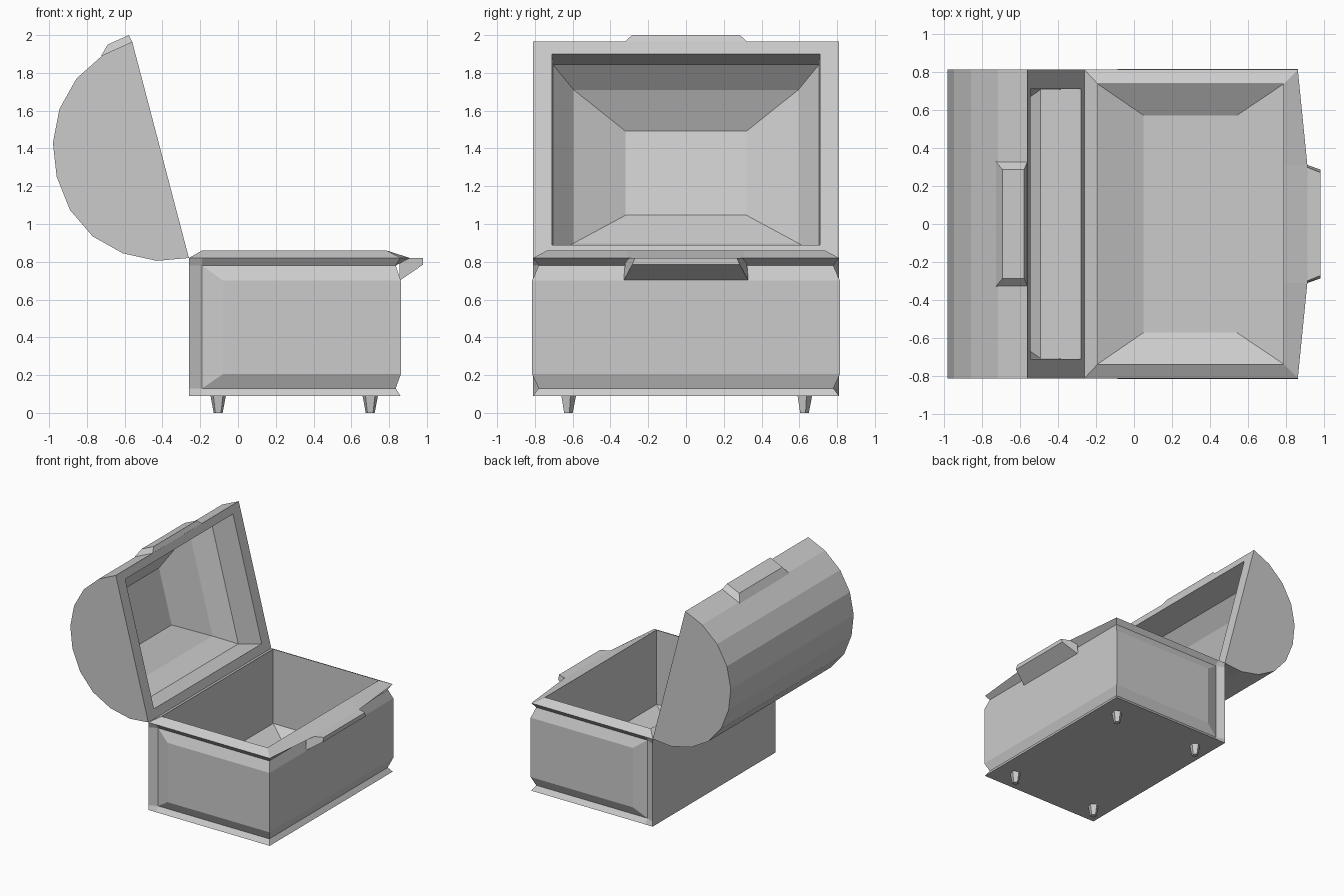
import bpy, bmesh, math
from mathutils import Vector

if "Cube" in bpy.data.objects:
    bpy.data.objects.remove(bpy.data.objects["Cube"])


def loft(bm, rings, closed=True, cap_start=True, cap_end=True):
    """Join successive rings of points with faces."""
    vs = [[bm.verts.new(p) for p in r] for r in rings]
    n = len(vs[0])
    for a, b in zip(vs, vs[1:]):
        for i in range(n if closed else n - 1):
            j = (i + 1) % n
            bm.faces.new((a[i], a[j], b[j], b[i]))
    if cap_start:
        bm.faces.new(vs[0][::-1])
    if cap_end:
        bm.faces.new(vs[-1])


def finish(bm, name):
    bmesh.ops.remove_doubles(bm, verts=bm.verts, dist=0.0005)
    bmesh.ops.recalc_face_normals(bm, faces=bm.faces)
    me = bpy.data.meshes.new(name)
    bm.to_mesh(me)
    bm.free()
    ob = bpy.data.objects.new(name, me)
    bpy.context.collection.objects.link(ob)
    return ob


def ring(z, side):
    """Horizontal ring mirrored across y = 0."""
    return [(x, y, z) for x, y in side] + [(x, -y, z) for x, y in reversed(side)]


# Chest body: outer walls, grooves, raised panels, rim and tapered cavity
edge = [(-.26, .81), (-.19, .81), (-.08, .81), (.86, .81)]
groove = [(-.26, .81), (-.19, .78), (-.19, .78), (.835, .78), (.835, .31)]
panel = [(-.26, .81), (-.19, .78), (-.08, .815), (.862, .815), (.862, .31)]
inner = [(-.19, .735)] * 3 + [(.785, .735), (.785, .31)]
floor = [(.05, .57)] * 3 + [(.54, .57), (.54, .31)]
bm = bmesh.new()
loft(bm, [ring(.09, edge + [(.86, .31)]), ring(.13, groove), ring(.205, panel),
          ring(.70, panel), ring(.78, groove), ring(.82, edge + [(.91, .31)]),
          ring(.86, inner), ring(.24, inner), ring(.14, floor)])
finish(bm, "chest_body")

# Front catch below the rim
bm = bmesh.new()
loft(bm, [[(x, -yb, zb), (x, yb, zb), (x, yt, .82), (x, -yt, .82)]
          for x, yb, zb, yt in ((.855, .33, .70, .32), (.98, .285, .785, .27))])
finish(bm, "body_catch")

# Rounded lid, swung open about the rear hinge
profile = [(-.26, .82), (-.43, .805), (-.61, .845), (-.77, .935), (-.89, 1.075),
           (-.96, 1.25), (-.98, 1.43), (-.945, 1.61), (-.855, 1.77),
           (-.715, 1.895), (-.56, 1.965)]
hinge = Vector((-.26, 0, .82))
span = Vector((-.30, 0, 1.145))
along = span.normalized()
inward = Vector((-along.z, 0, along.x))


def lid_ring(u0, u1, y, depth):
    return [hinge + along * u + inward * depth + Vector((0, s * y, 0))
            for u, s in ((u0, -1), (u1, -1), (u1, 1), (u0, 1))]


bm = bmesh.new()
loft(bm, [[(x, y, z) for x, z in profile] for y in (-.81, .81)], closed=False)
loft(bm, [lid_ring(0, span.length, .81, 0), lid_ring(.072, 1.117, .71, 0),
          lid_ring(.072, 1.117, .705, .22), lid_ring(.175, 1.015, .595, .36),
          lid_ring(.365, .825, .32, .50)], cap_start=False)
finish(bm, "lid")

# Raised plate on the lid edge
bm = bmesh.new()
loft(bm, [[(x0, -y, z0), (x1, -y, z1), (x1, y, z1), (x0, y, z0)]
          for x0, z0, x1, z1, y in ((-.725, 1.89, -.56, 1.963, .327),
                                    (-.69, 1.95, -.578, 2.0, .285))])
finish(bm, "lid_catch")

# Four five-sided tapered feet
for sx, x in (("back", -.105), ("front", .70)):
    for sy, y in (("right", -.625), ("left", .625)):
        bm = bmesh.new()
        loft(bm, [[(x + r * math.sin(math.tau * i / 5), y + r * math.cos(math.tau * i / 5), z)
                   for i in range(5)] for r, z in ((.025, 0), (.043, .092))])
        finish(bm, f"{sx}_{sy}_foot")
